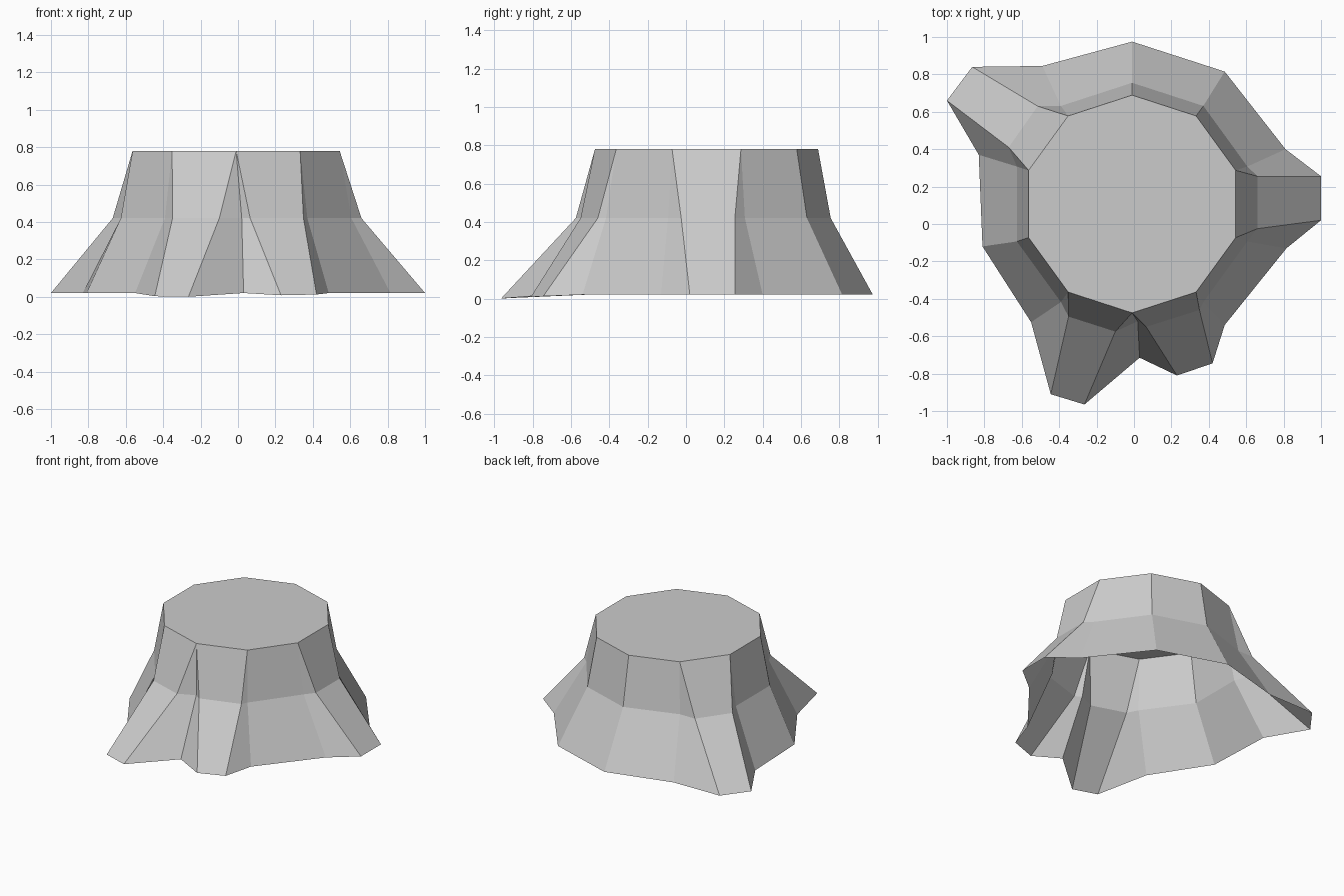
import bpy
import math

# Remove the default cube only
default_cube = bpy.data.objects.get("Cube")
if default_cube:
    bpy.data.objects.remove(default_cube, do_unlink=True)

SIDES = 10
CENTRE_X, CENTRE_Y = -0.01, 0.107
TOP_Z, KNEE_Z, GROUND_Z = 0.78, 0.42, 0.02


def make_material(name, colour):
    material = bpy.data.materials.new(name)
    material.use_nodes = True
    material.diffuse_color = colour
    shader = material.node_tree.nodes["Principled BSDF"]
    shader.inputs["Base Color"].default_value = colour
    return material


def ring_point(corner, radius, height):
    """Corner of a regular ring, counted clockwise from the back."""
    angle = math.tau * corner / SIDES
    return (CENTRE_X + radius * math.sin(angle),
            CENTRE_Y + radius * math.cos(angle), height)


# Where each trunk corner meets the ground, clockwise from the back
trunk_feet = [(-0.01, 0.975), (0.485, 0.815), (0.81, 0.4), (0.815, -0.13),
              (0.485, -0.54), (0.03, -0.715), (-0.55, -0.525),
              (-0.81, -0.12), (-0.83, 0.37), (-0.49, 0.845)]

# Roots pulled out of one trunk side each, keyed by the first corner:
# two edges, each with a knee point and a tip point
roots = {
    2: [((0.66, 0.255), (1.0, 0.255, 0.02)),
        ((0.66, -0.025), (1.0, 0.02, 0.02))],
    4: [((0.35, -0.46), (0.42, -0.745, 0.012)),
        ((0.065, -0.55), (0.23, -0.81, 0.008))],
    5: [((-0.1, -0.575), (-0.265, -0.965, 0)),
        ((-0.35, -0.495), (-0.445, -0.91, 0.003))],
    8: [((-0.67, 0.41), (-1.0, 0.66, 0.02)),
        ((-0.515, 0.63), (-0.865, 0.84, 0.02))],
}

# Each column runs from a top corner through its knee down to the ground
vertices = [ring_point(corner, 0.582, TOP_Z) for corner in range(SIDES)]
columns = []


def add_column(corner, knee, foot):
    start = len(vertices)
    vertices.extend([knee, foot])
    columns.append((corner, start, start + 1))


for corner, foot in enumerate(trunk_feet):
    knee = ring_point(corner, 0.648, KNEE_Z)
    if corner == 5:
        # Crease pinched between the two front roots
        knee = (0.02, -0.52, KNEE_Z)
    add_column(corner, knee, (*foot, GROUND_Z))
    for side, (root_knee, tip) in enumerate(roots.get(corner, [])):
        add_column((corner + side) % SIDES, (*root_knee, KNEE_Z), tip)

# Flat cut top, then the bark walls; the underside stays open
faces = [tuple(reversed(range(SIDES)))]
for index, left in enumerate(columns):
    right = columns[(index + 1) % len(columns)]
    if left[0] == right[0]:
        faces.append((left[0], right[1], left[1]))
    else:
        faces.append((left[0], right[0], right[1], left[1]))
    faces.append((left[1], right[1], right[2], left[2]))

mesh = bpy.data.meshes.new("tree_stump")
mesh.from_pydata(vertices, [], faces)
mesh.materials.append(make_material("plain grey", (0.6, 0.6, 0.6, 1)))
mesh.update()
stump = bpy.data.objects.new("tree_stump", mesh)
bpy.context.collection.objects.link(stump)
